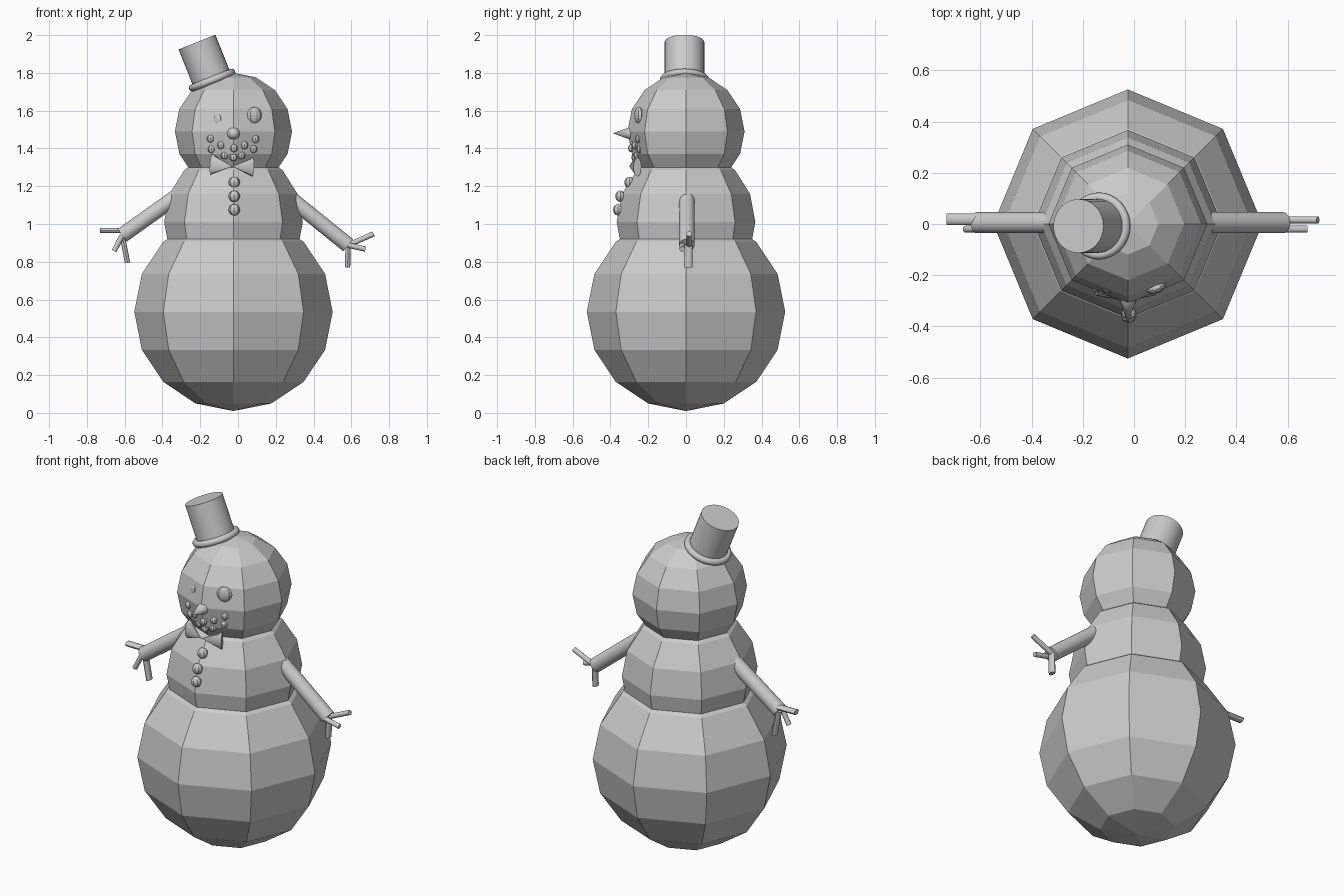
import bpy
import bmesh
import math
from mathutils import Matrix, Vector

cube = bpy.data.objects.get("Cube")
if cube:
    bpy.data.objects.remove(cube, do_unlink=True)

grey = bpy.data.materials.new("plain grey")
grey.use_nodes = True
COLOR = (0.6, 0.6, 0.6, 1)
grey.diffuse_color = COLOR
grey.node_tree.nodes["Principled BSDF"].inputs["Base Color"].default_value = COLOR

MID_X = -0.024  # body axis
UP = Vector((0, 0, 1))


def finish(name, bm, smooth=False):
    mesh = bpy.data.meshes.new(name)
    bm.to_mesh(mesh)
    bm.free()
    mesh.materials.append(grey)
    obj = bpy.data.objects.new(name, mesh)
    bpy.context.collection.objects.link(obj)
    if smooth:
        bpy.ops.object.select_all(action="DESELECT")
        obj.select_set(True)
        bpy.context.view_layer.objects.active = obj
        bpy.ops.object.shade_smooth_by_angle(angle=math.radians(30))
    return obj


def ball(name, center, size, turn=0):
    """Eight-sided ball with separate radii, turned about z."""
    bm = bmesh.new()
    matrix = (Matrix.Translation(center) @ Matrix.Rotation(turn, 4, "Z")
              @ Matrix.Diagonal((*size, 1)))
    bmesh.ops.create_uvsphere(bm, u_segments=8, v_segments=8, radius=1, matrix=matrix)
    return finish(name, bm)


def rod(name, start, end, r1, r2, widen=1, sides=32):
    """Cylinder or cone between two points, scaled across by widen in y."""
    start, end = Vector(start), Vector(end)
    axis = (end - start).normalized()
    across = Vector((0, 1, 0))
    if abs(axis.y) > 0.9:
        across = Vector((1, 0, 0))
    side = axis.cross(across).normalized()
    across = side.cross(axis) * -1
    rot = Matrix((side, across * -1, axis)).transposed().to_4x4()
    if rot.determinant() < 0:
        rot = Matrix((side, across, axis)).transposed().to_4x4()
    matrix = (Matrix.Translation((start + end) / 2) @ rot
              @ Matrix.Diagonal((1, widen, 1, 1)))
    bm = bmesh.new()
    bmesh.ops.create_cone(bm, cap_ends=True, segments=sides, radius1=r1, radius2=r2,
                          depth=(end - start).length, matrix=matrix)
    bmesh.ops.recalc_face_normals(bm, faces=bm.faces)
    return finish(name, bm, smooth=True)


# Three stacked snowballs
ball("lower_body", (MID_X, 0, 0.535), (0.525, 0.525, 0.525))
ball("upper_body", (MID_X, 0, 1.01), (0.367, 0.367, 0.39))
HEAD_Z, HEAD_R = 1.49, 0.31
ball("head", (MID_X, 0, HEAD_Z), (HEAD_R, HEAD_R, HEAD_R))


def face_y(x, z):
    """Front of the faceted head at x, z."""
    radius = math.sqrt(HEAD_R ** 2 - (z - HEAD_Z) ** 2) * 0.98
    return -(radius - abs(x - MID_X) * math.tan(math.pi / 8))


# Eyes, mismatched in size
ball("left_eye", (0.087, -0.25, 1.576), (0.041, 0.02, 0.044), math.radians(22))
ball("right_eye", (-0.106, -0.255, 1.552), (0.027, 0.014, 0.03), math.radians(-22))

# Nose
rod("nose", (MID_X, -0.29, 1.48), (MID_X, -0.388, 1.48), 0.035, 0, sides=16)

# Mouth pebbles
pebbles = [(-0.145, 1.452), (-0.14, 1.396), (-0.09, 1.417), (-0.071, 1.364),
           (-0.021, 1.401), (-0.024, 1.353), (0.034, 1.417), (0.018, 1.364),
           (0.092, 1.449), (0.082, 1.396)]
for i, (x, z) in enumerate(pebbles):
    ball(f"mouth_pebble_{i + 1}", (x, face_y(x, z), z), (0.02, 0.017, 0.021))

# Bow tie: two flattened cones meeting at the throat
KNOT = (-0.03, -0.3, 1.305)
rod("right_bow", (-0.14, -0.257, 1.315), KNOT, 0.055, 0, 0.45, 16)
rod("left_bow", (0.077, -0.257, 1.302), KNOT, 0.05, 0, 0.45, 16)

# Buttons
for i, (y, z) in enumerate([(-0.3, 1.22), (-0.348, 1.147), (-0.36, 1.075)]):
    ball(f"button_{i + 1}", (-0.02, y, z), (0.03, 0.026, 0.03))

# Arms with three twig fingers each: tip x, y, z and sideways widening
arms = {
    "left": ((0.24, 0.005, 1.165), (0.583, 0.005, 0.888),
             [(0.718, 0.016, 0.948, 1), (0.675, -0.02, 0.867, 1), (0.58, 0.012, 0.77, 1.6)]),
    "right": ((-0.28, 0.005, 1.177), (-0.613, 0.005, 0.94),
              [(-0.731, 0.018, 0.966, 1.6), (-0.656, -0.02, 0.857, 1), (-0.585, 0.012, 0.795, 1.6)]),
}
for side, (shoulder, hand, tips) in arms.items():
    rod(f"{side}_arm", shoulder, hand, 0.041, 0.041)
    for i, (x, y, z, widen) in enumerate(tips):
        root = (hand[0], y, hand[2] + (0.025 if i == 0 and side == "right" else 0))
        rod(f"{side}_twig_{i + 1}", root, (x, y, z), 0.014, 0.014, widen, 16)

# Tilted top hat
brim_at, top_at = Vector((-0.137, -0.008, 1.762)), Vector((-0.217, -0.008, 1.963))
rod("hat_crown", brim_at, top_at, 0.105, 0.105)

bpy.ops.mesh.primitive_torus_add(major_segments=32, minor_segments=12,
                                 major_radius=0.112, minor_radius=0.019)
brim = bpy.context.object
brim.name = "hat_brim"
brim.location = brim_at
brim.rotation_mode = "QUATERNION"
brim.rotation_quaternion = UP.rotation_difference(top_at - brim_at)
brim.data.materials.append(grey)
bpy.ops.object.shade_smooth_by_angle(angle=math.radians(40))
